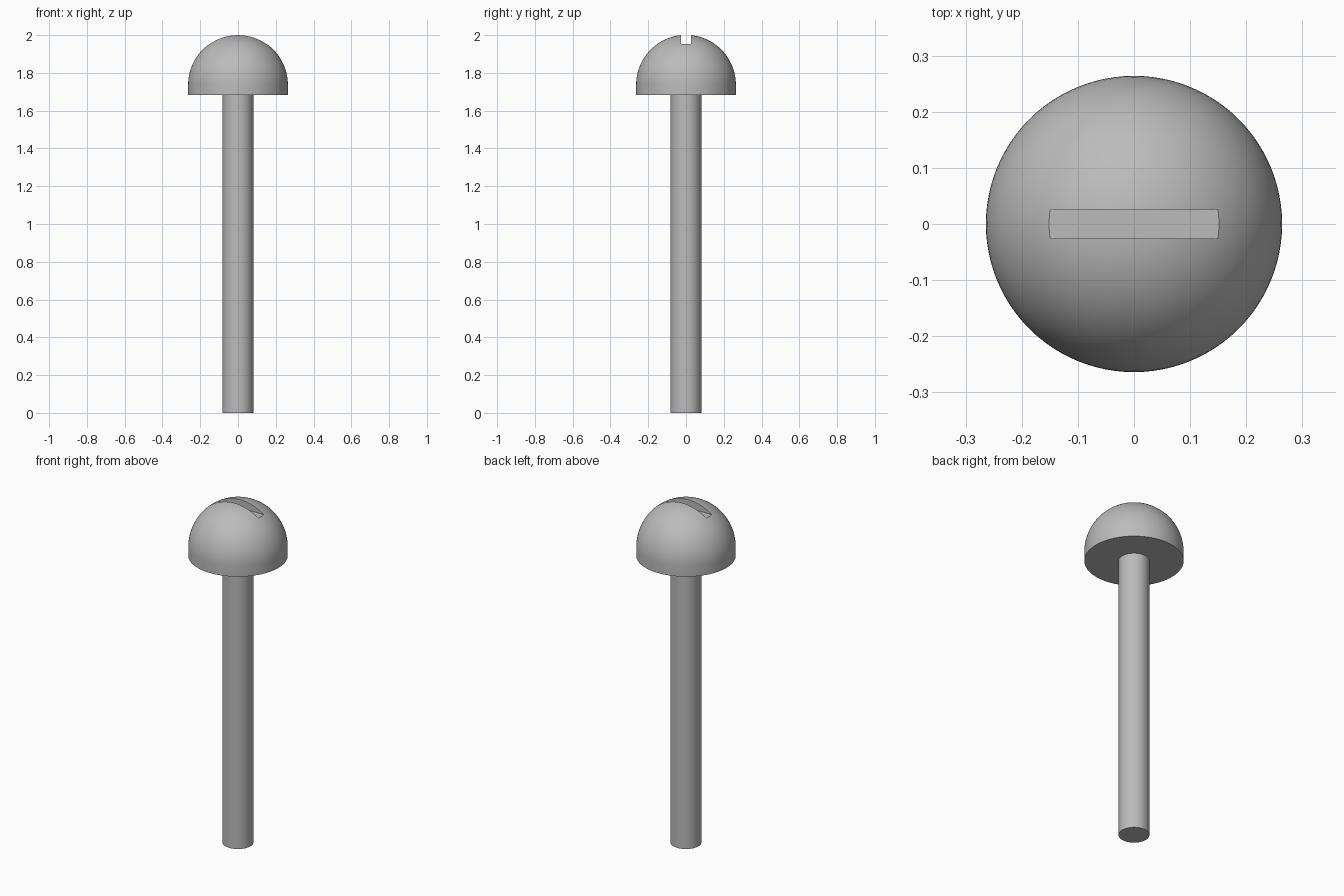
import bpy, bmesh
from math import sin, cos, pi, radians

if "Cube" in bpy.data.objects:
    bpy.data.objects.remove(bpy.data.objects["Cube"], do_unlink=True)

HEAD_R, HEAD_BASE, DOME_Z = 0.264, 1.682, 1.737
SHAFT_R = 0.082
SLOT_W, SLOT_FLOOR = 0.052, 1.953
SEGMENTS = 96

steel = bpy.data.materials.new("grey steel")
steel.use_nodes = True
colour = (0.5, 0.5, 0.5, 1)
steel.diffuse_color = colour
steel.node_tree.nodes["Principled BSDF"].inputs["Base Color"].default_value = colour


def lathe(name, profile):
    """Spin a (radius, height) profile around the z axis."""
    bm = bmesh.new()
    verts = [bm.verts.new((r, 0, z)) for r, z in profile]
    edges = [bm.edges.new(pair) for pair in zip(verts, verts[1:])]
    bmesh.ops.spin(bm, geom=verts + edges, cent=(0, 0, 0), axis=(0, 0, 1),
                   angle=2 * pi, steps=SEGMENTS)
    bmesh.ops.remove_doubles(bm, verts=bm.verts, dist=1e-5)
    bmesh.ops.recalc_face_normals(bm, faces=bm.faces)
    mesh = bpy.data.meshes.new(name)
    bm.to_mesh(mesh)
    bm.free()
    mesh.materials.append(steel)
    obj = bpy.data.objects.new(name, mesh)
    bpy.context.collection.objects.link(obj)
    return obj


def shade(obj):
    bpy.ops.object.select_all(action="DESELECT")
    obj.select_set(True)
    bpy.context.view_layer.objects.active = obj
    bpy.ops.object.shade_smooth_by_angle(angle=radians(30))


# Domed head with a short straight rim and a flat underside
steps = 24
dome = [(HEAD_R * cos(a), DOME_Z + HEAD_R * sin(a))
        for a in (i * pi / 2 / steps for i in range(steps + 1))]
head = lathe("head", [(0, HEAD_BASE), (HEAD_R, HEAD_BASE)] + dome)

# Straight slot cut across the top of the head
bpy.ops.mesh.primitive_cube_add(size=1, location=(0, 0, SLOT_FLOOR + 0.1))
cutter = bpy.context.object
cutter.name = "slot_cutter"
cutter.scale = (1, SLOT_W, 0.2)
cutter.data.materials.append(steel)
cutter.hide_render = True
slot = head.modifiers.new("slot", "BOOLEAN")
slot.operation = "DIFFERENCE"
slot.solver = "EXACT"
slot.object = cutter
bpy.context.view_layer.objects.active = head
bpy.ops.object.modifier_apply(modifier=slot.name)
bpy.data.objects.remove(cutter, do_unlink=True)
shade(head)

# Plain cylindrical shaft
shaft = lathe("shaft", [(0, 0), (SHAFT_R, 0), (SHAFT_R, HEAD_BASE + 0.01),
                        (0, HEAD_BASE + 0.01)])
shade(shaft)
